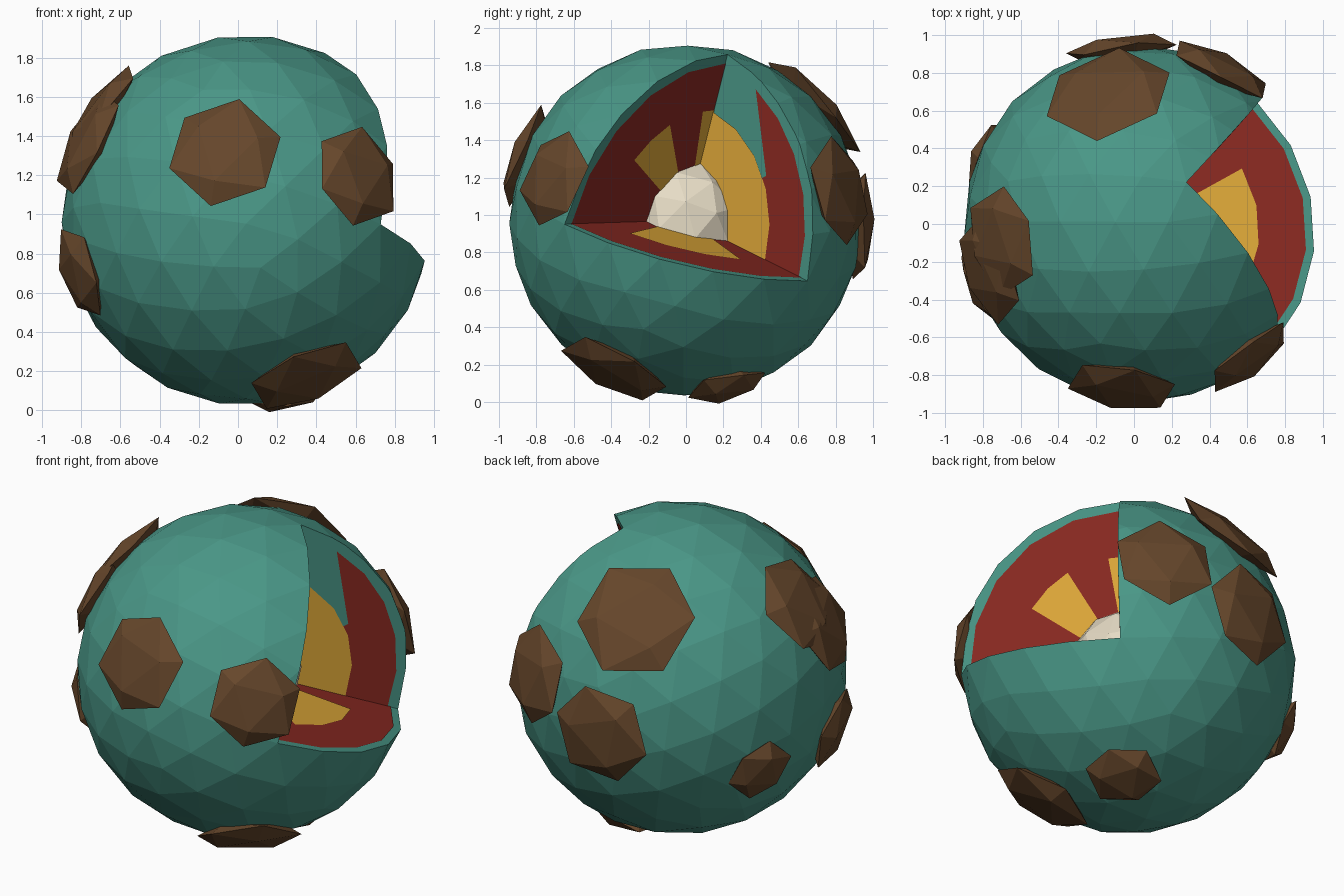
import bpy, bmesh, math
from mathutils import Vector, Matrix

if "Cube" in bpy.data.objects:
    bpy.data.objects.remove(bpy.data.objects["Cube"])

R = 0.945
CENTRE = Vector((0.042, 0, 0.97))

# Tilted axes of the removed octant
UP = Vector((0.25, 0.235, 0.94)).normalized()
FRONT = Vector((0.73, -0.68, 0.0))
FRONT = (FRONT - UP * FRONT.dot(UP)).normalized()
BACK = UP.cross(FRONT)


def material(name, rgb):
    m = bpy.data.materials.new(name)
    m.diffuse_color = (*rgb, 1)
    m.use_nodes = True
    m.node_tree.nodes["Principled BSDF"].inputs["Base Color"].default_value = m.diffuse_color
    return m


TEAL = material("ocean_teal", (0.068, 0.31, 0.243))
RED = material("mantle_red", (0.262, 0.023, 0.016))
GOLD = material("inner_gold", (0.77, 0.41, 0.042))
CREAM = material("core_cream", (0.81, 0.73, 0.57))
BROWN = material("land_brown", (0.132, 0.062, 0.024))


def finish(name, bm, mat, location=CENTRE):
    mesh = bpy.data.meshes.new(name)
    bm.to_mesh(mesh)
    bm.free()
    mesh.materials.append(mat)
    ob = bpy.data.objects.new(name, mesh)
    ob.location = location
    bpy.context.collection.objects.link(ob)
    return ob


# Outer globe: faceted ball with one octant removed
bm = bmesh.new()
frame = Matrix((FRONT, BACK, UP)).transposed().to_4x4()
bmesh.ops.create_icosphere(bm, subdivisions=3, radius=R, matrix=frame)
axes = (UP, FRONT, BACK)
for n in axes:
    bmesh.ops.bisect_plane(bm, geom=bm.verts[:] + bm.edges[:] + bm.faces[:],
                           dist=1e-5, plane_co=(0, 0, 0), plane_no=n)
gone = [f for f in bm.faces
        if all(f.calc_center_median().dot(n) > 0 for n in axes)]
bmesh.ops.delete(bm, geom=gone, context='FACES')

# Three flat walls close the notch
WALLS = {"left": (UP, FRONT, BACK), "floor": (FRONT, BACK, UP),
         "right": (BACK, UP, FRONT)}
rim = [v for v in bm.verts if v.is_boundary]
hub = bm.verts.new((0, 0, 0))
for u, v, n in WALLS.values():
    edge = [p for p in rim if abs(p.co.dot(n)) < 1e-3
            and p.co.dot(u) > -1e-3 and p.co.dot(v) > -1e-3]
    edge.sort(key=lambda p: math.atan2(p.co.dot(v), p.co.dot(u)))
    bm.faces.new([hub] + edge)
finish("globe", bm, TEAL)


def arc(r, a0, a1, steps=5):
    angles = [math.radians(a0 + (a1 - a0) * i / steps) for i in range(steps + 1)]
    return [(r * math.cos(a), r * math.sin(a)) for a in angles]


def plate(name, wall, points, mat, lift):
    u, v, n = WALLS[wall]
    bm = bmesh.new()
    bm.faces.new([bm.verts.new(u * a + v * b + n * lift)
                  for a, b in [(0, 0)] + points])
    finish(name, bm, mat)


# Painted mantle layers on the notch walls
plate("left_mantle", "left", arc(0.895, 0, 90), RED, 0.003)
plate("floor_mantle", "floor", arc(0.9, 0, 90), RED, 0.003)
plate("right_mantle", "right", arc(0.88, 0, 73) + [(0.48, 0.43)], RED, 0.003)
plate("left_inner_layer", "left", arc(0.64, 30, 56, 2), GOLD, 0.006)
plate("left_inner_sliver", "left", arc(0.63, 0, 8, 1), GOLD, 0.006)
plate("floor_inner_layer", "floor", arc(0.64, 16, 73, 3), GOLD, 0.006)
plate("right_inner_layer", "right", arc(0.62, 0, 90), GOLD, 0.006)

# Faceted core
bm = bmesh.new()
bmesh.ops.create_icosphere(bm, subdivisions=2, radius=0.328, matrix=frame)
finish("core", bm, CREAM)

# Land masses: flattened icosahedra on the globe (direction, size, spin)
LAND = [
    ((-0.11, -0.87, 0.35), 0.30, -30),
    ((0.58, -0.72, 0.23), 0.27, -33),
    ((-0.72, -0.09, 0.54), 0.30, 0),
    ((-0.82, -0.25, 0.40), 0.30, 0),
    ((-0.86, -0.30, -0.27), 0.25, 0),
    ((-0.81, 0.37, -0.28), 0.20, 30),
    ((-0.18, 0.69, 0.61), 0.355, 22),
    ((-0.11, 0.93, -0.03), 0.305, 0),
    ((0.42, 0.82, 0.16), 0.30, -14),
    ((0.31, -0.39, -0.80), 0.31, 30),
    ((0.22, 0.22, -0.89), 0.22, 0),
]
for i, (d, size, spin) in enumerate(LAND):
    d = Vector(d).normalized()
    bm = bmesh.new()
    bmesh.ops.create_icosphere(bm, subdivisions=1, radius=1)
    bm.faces.ensure_lookup_table()
    # lay one triangle flat, squash, then turn outward
    flat = bm.faces[0].calc_center_median().normalized()
    lay = flat.rotation_difference(Vector((0, 0, 1))).to_matrix()
    squash = Matrix.Diagonal((size, size, 0.075))
    turn = d.to_track_quat('Z', 'Y').to_matrix()
    turn = turn @ Matrix.Rotation(math.radians(spin), 3, 'Z')
    bm.transform((turn @ squash @ lay).to_4x4())
    finish(f"land_{i + 1}", bm, BROWN, CENTRE + d * (R - 0.012))
